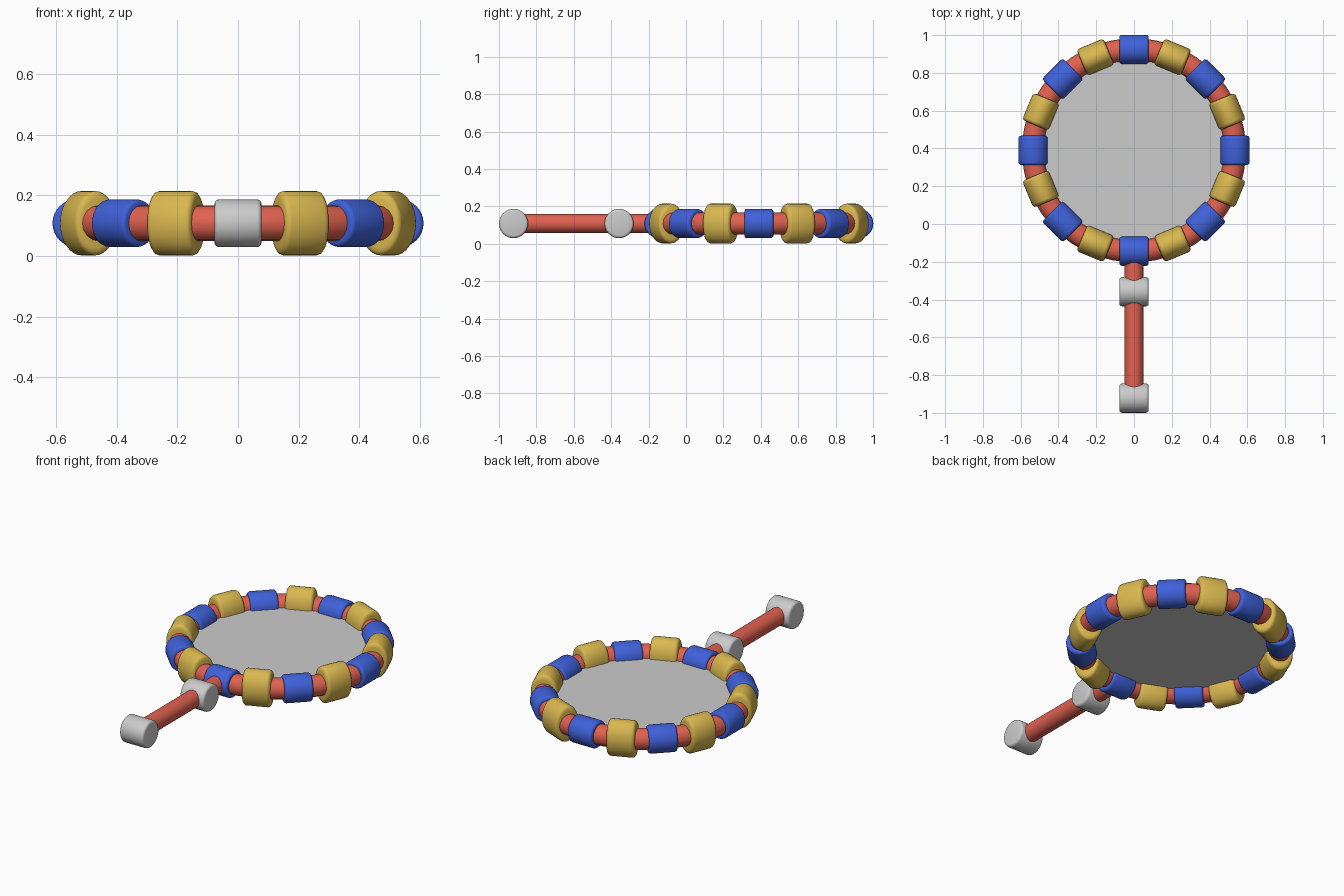
import bpy, math

if "Cube" in bpy.data.objects:
    bpy.data.objects.remove(bpy.data.objects["Cube"])

CY, Z, R = 0.39, 0.108, 0.534   # hoop centre, mid height, hoop radius


def material(name, rgb):
    m = bpy.data.materials.new(name)
    m.diffuse_color = (*rgb, 1)
    m.use_nodes = True
    m.node_tree.nodes["Principled BSDF"].inputs["Base Color"].default_value = m.diffuse_color
    return m


red = material("red", (0.75, 0.12, 0.08))
blue = material("blue", (0.05, 0.12, 0.7))
gold = material("gold", (0.7, 0.48, 0.08))


def finish(name, mat=None):
    ob = bpy.context.object
    ob.name = name
    if mat:
        ob.data.materials.append(mat)
    bpy.ops.object.shade_smooth_by_angle(angle=math.radians(35))
    return ob


def bead(name, x, y, turn, mat=None, height=0.0785, width=0.0775, bevel=0.014):
    # bevelled barrel lying along its local x axis, stretched in z by height
    bpy.ops.mesh.primitive_cylinder_add(vertices=32, radius=width, depth=0.155,
                                        rotation=(0, math.pi / 2, 0))
    bpy.ops.object.transform_apply(location=False, rotation=True, scale=False)
    ob = bpy.context.object
    mod = ob.modifiers.new("rounded_rim", 'BEVEL')
    mod.width, mod.segments = bevel, 3
    bpy.ops.object.modifier_apply(modifier=mod.name)
    ob.scale.z = height / width
    bpy.ops.object.transform_apply(location=False, rotation=False, scale=True)
    ob.location = (x, y, Z)
    ob.rotation_euler.z = turn
    finish(name, mat)


# hoop
bpy.ops.mesh.primitive_torus_add(location=(0, CY, Z), major_radius=R, minor_radius=0.059,
                                 major_segments=64, minor_segments=16)
finish("hoop", red)

# glass disc
bpy.ops.mesh.primitive_cylinder_add(vertices=64, radius=R, depth=0.01, location=(0, CY, Z))
finish("glass")

# alternating beads round the hoop
for i in range(16):
    a = i * math.pi / 8
    x, y, turn = R * math.cos(a), CY + R * math.sin(a), a + math.pi / 2
    if i % 2:
        bead(f"gold_bead_{i}", x, y, turn, gold, height=0.106, width=0.075, bevel=0.018)
    else:
        bead(f"blue_bead_{i}", x, y, turn, blue)

# handle rod with two grey beads
y0, y1 = -0.922, CY - R
bpy.ops.mesh.primitive_cylinder_add(vertices=32, radius=0.05, depth=y1 - y0,
                                    location=(0, (y0 + y1) / 2, Z), rotation=(math.pi / 2, 0, 0))
finish("handle_rod", red)
bead("handle_collar", 0, -0.358, 0)
bead("handle_end", 0, y0, 0)
